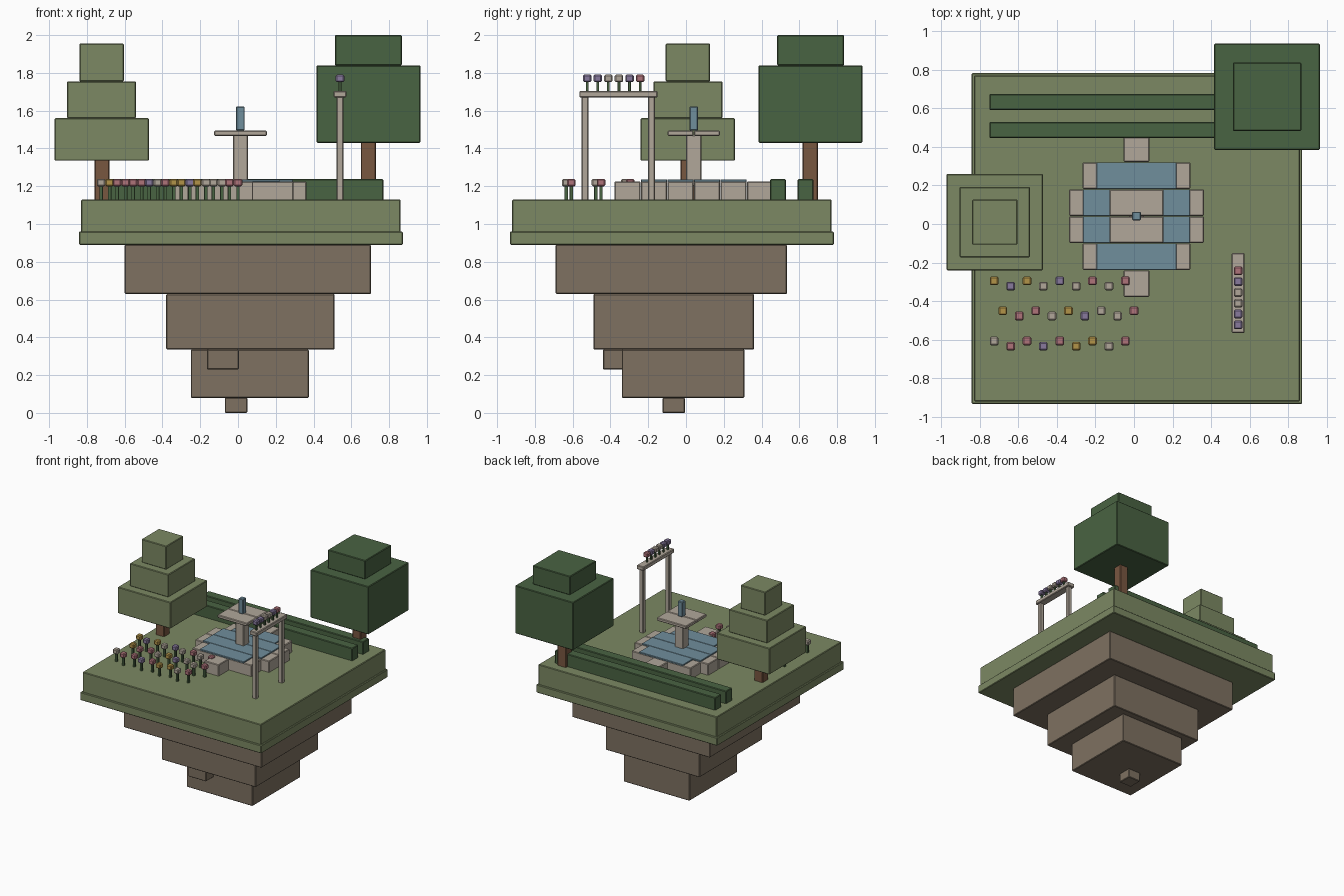
import bpy
import bmesh
from mathutils import Matrix, Vector

default_cube = bpy.data.objects.get("Cube")
if default_cube:
    bpy.data.objects.remove(default_cube, do_unlink=True)


def srgb_to_linear(value):
    return (value / 255 / 12.92) if value < 11 else ((value / 255 + 0.055) / 1.055) ** 2.4


def make_material(name, red, green, blue):
    colour = [srgb_to_linear(v) for v in (red, green, blue)] + [1]
    material = bpy.data.materials.new(name)
    material.use_nodes = True
    material.diffuse_color = colour
    material.node_tree.nodes["Principled BSDF"].inputs["Base Color"].default_value = colour
    return material


grass = make_material("grass green", 124, 137, 99)
leaf = make_material("dark leaf green", 73, 99, 66)
earth = make_material("earth brown", 126, 113, 97)
bark = make_material("bark brown", 121, 87, 64)
stone = make_material("pale stone", 177, 167, 154)
water = make_material("water blue", 112, 142, 156)
pink = make_material("petal pink", 175, 115, 122)
purple = make_material("petal purple", 136, 122, 158)
gold = make_material("petal gold", 178, 147, 72)


def build_boxes(name, material, boxes, bevel=0.005):
    """One object made of boxes, each given as (x range, y range, z range)."""
    bm = bmesh.new()
    for ranges in boxes:
        low = Vector([r[0] for r in ranges])
        high = Vector([r[1] for r in ranges])
        place = Matrix.Translation((low + high) / 2) @ Matrix.Diagonal((high - low).to_4d())
        bmesh.ops.create_cube(bm, size=1, matrix=place)
    bmesh.ops.bevel(bm, geom=bm.edges[:], offset=bevel, segments=1, affect='EDGES')
    mesh = bpy.data.meshes.new(name)
    bm.to_mesh(mesh)
    bm.free()
    mesh.materials.append(material)
    obj = bpy.data.objects.new(name, mesh)
    bpy.context.collection.objects.link(obj)
    return obj


def around(centre, width):
    return (centre - width / 2, centre + width / 2)


def square_box(x, y, width, bottom, top):
    return (around(x, width), around(y, width), (bottom, top))


# Floating island
build_boxes("grass_slab", grass, [square_box(0.015, -0.075, 1.69, 0.955, 1.13)])
build_boxes("grass_lip", grass, [square_box(0.015, -0.075, 1.715, 0.89, 0.96)])
build_boxes("earth_upper", earth, [((-0.6, 0.705), (-0.69, 0.535), (0.63, 0.89))])
build_boxes("earth_middle", earth, [((-0.38, 0.51), (-0.49, 0.36), (0.335, 0.63))])
build_boxes("earth_lower", earth, [((-0.25, 0.375), (-0.34, 0.31), (0.08, 0.335))])
build_boxes("earth_tip", earth, [square_box(-0.01, -0.065, 0.12, 0, 0.08)])
build_boxes("earth_lump", earth, [((-0.165, 0.005), (-0.44, -0.3), (0.23, 0.335))])

# Tiered tree on the right-hand edge of the model
build_boxes("light_tree_trunk", bark, [square_box(-0.72, 0.01, 0.08, 1.12, 1.35)])
light_tiers = ((0.5, 1.335, 1.56), (0.365, 1.56, 1.755), (0.235, 1.755, 1.955))
build_boxes("light_tree_crown", grass,
            [square_box(-0.722, 0.01, *tier) for tier in light_tiers])

# Round-topped tree at the back corner
build_boxes("dark_tree_trunk", bark, [square_box(0.69, 0.658, 0.08, 1.12, 1.44)])
dark_tiers = ((0.55, 1.43, 1.84), (0.355, 1.84, 2.0))
build_boxes("dark_tree_crown", leaf,
            [square_box(0.69, 0.66, *tier) for tier in dark_tiers])

# Hedges along the back
build_boxes("hedges", leaf,
            [((-0.75, 0.77), around(y, 0.084), (1.12, 1.237)) for y in (0.488, 0.633)])

# Fountain basin: rows of stone with strips of water on top
cx, cy, cell = 0.013, 0.041, 0.14
stone_rows = []
water_rows = []
for index, (stone_width, water_width) in enumerate(((0.135, 0), (0.56, 0.415), (0.7, 0.555))):
    for side in (-1, 1):
        row_y = around(cy + side * (2.5 - index) * cell, cell - 0.002)
        stone_rows.append((around(cx, stone_width), row_y, (1.12, 1.226)))
        if water_width:
            water_rows.append((around(cx, water_width), row_y, (1.222, 1.236)))
build_boxes("basin_stones", stone, stone_rows)
build_boxes("basin_water", water, water_rows, 0.002)

# Fountain column, split top slab and spout
build_boxes("fountain_column", stone, [square_box(cx, cy, 0.08, 1.2, 1.47)])
build_boxes("fountain_slab", stone,
            [(around(cx, 0.28), around(cy + side * cell / 2, cell - 0.002), (1.467, 1.494))
             for side in (-1, 1)])
build_boxes("fountain_spout", water, [square_box(cx, cy, 0.045, 1.494, 1.623)])

# Garden arch
arch_x = 0.54
build_boxes("arch_posts", stone,
            [square_box(arch_x, y, 0.038, 1.12, 1.675) for y in (-0.535, -0.183)])
build_boxes("arch_beam", stone, [(around(arch_x, 0.067), (-0.565, -0.15), (1.67, 1.705))])

# Flowers: one letter per bloom
petals = {"g": ("gold", gold), "p": ("pink", pink), "v": ("purple", purple), "w": ("pale", stone)}
heads = {letter: [] for letter in petals}
stems = []


def plant(letter, x, y, ground, height, stem_width):
    stems.append(square_box(x, y, stem_width, ground, ground + height))
    heads[letter].append(square_box(x, y, 0.045, ground + height - 0.004, ground + height + 0.036))


beds = ((-0.725, -0.295, "gvgwvwpwp"), (-0.68, -0.45, "gppwgvwwp"), (-0.725, -0.607, "wppvpggwp"))
for start_x, start_y, blooms in beds:
    for i, letter in enumerate(blooms):
        plant(letter, start_x + i * 0.085, start_y - (i % 2) * 0.027, 1.125, 0.078, 0.018)
for i, letter in enumerate("pvwwvv"):
    plant(letter, arch_x, -0.243 - i * 0.056, 1.7, 0.055, 0.014)

build_boxes("flower_stems", leaf, stems, 0.001)
for letter, (label, material) in petals.items():
    build_boxes(label + "_flower_heads", material, heads[letter], 0.007)
